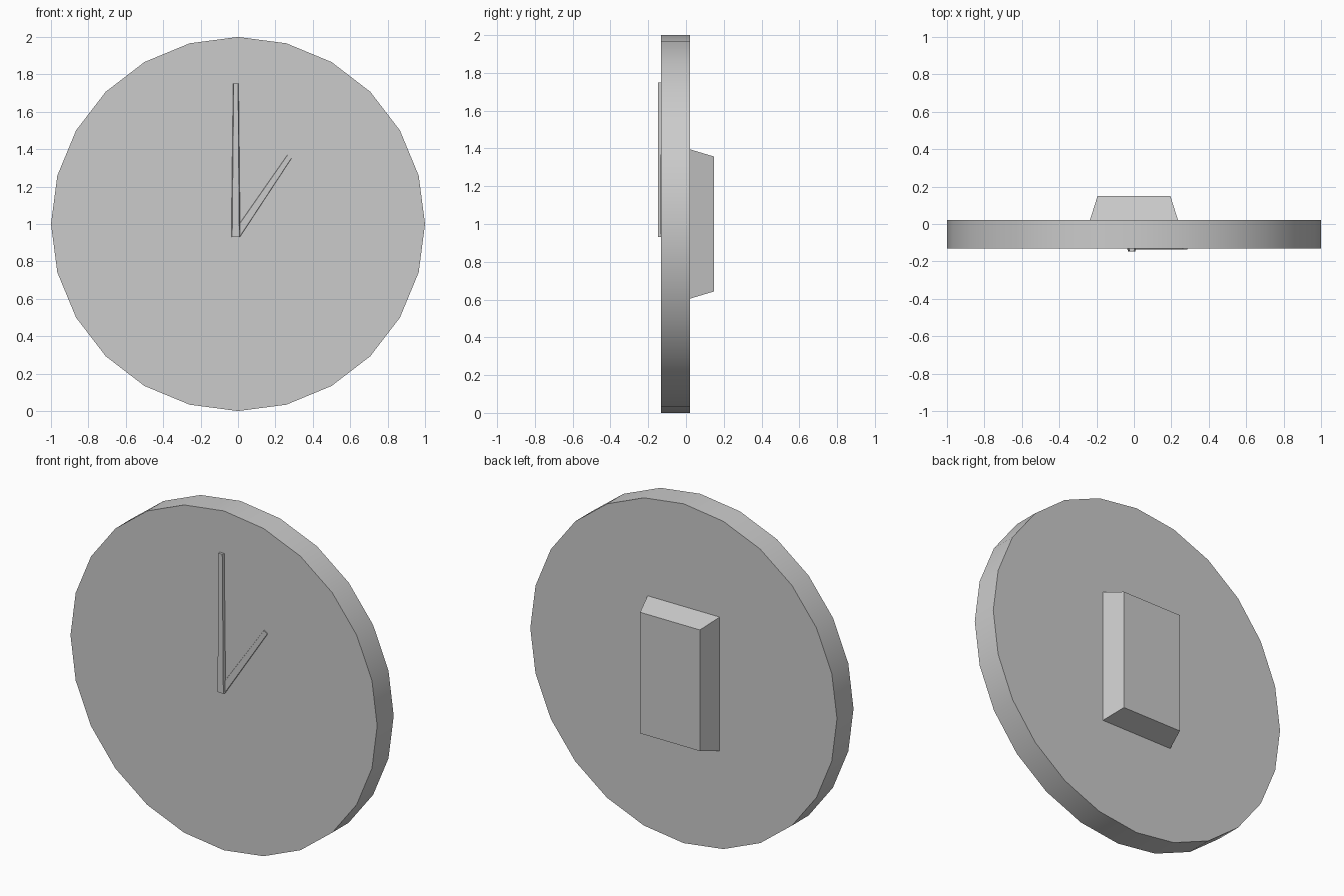
import bpy, bmesh, math

if "Cube" in bpy.data.objects:
    bpy.data.objects.remove(bpy.data.objects["Cube"])


def loft(name, back, front, y_back, y_front):
    """Closed solid between two matching (x, z) outlines at two depths."""
    bm = bmesh.new()
    a = [bm.verts.new((x, y_back, z)) for x, z in back]
    b = [bm.verts.new((x, y_front, z)) for x, z in front]
    n = len(a)
    bm.faces.new(a)
    bm.faces.new(b[::-1])
    for i in range(n):
        j = (i + 1) % n
        bm.faces.new((a[j], a[i], b[i], b[j]))
    bmesh.ops.recalc_face_normals(bm, faces=bm.faces[:])
    mesh = bpy.data.meshes.new(name)
    bm.to_mesh(mesh)
    bm.free()
    obj = bpy.data.objects.new(name, mesh)
    bpy.context.collection.objects.link(obj)
    return obj


def rect(hx, hz):
    return [(-hx, 1 - hz), (hx, 1 - hz), (hx, 1 + hz), (-hx, 1 + hz)]


def inset(points, f):
    """Narrow a hand outline about its long axis."""
    bl, br, tr, tl = points
    mix = lambda p, q: (p[0] + (q[0] - p[0]) * f, p[1] + (q[1] - p[1]) * f)
    return [mix(bl, br), mix(br, bl), mix(tr, tl), mix(tl, tr)]


# Clock body: 24-sided disc with smooth rim
circle = [(math.sin(i * math.tau / 24), 1 + math.cos(i * math.tau / 24))
          for i in range(24)]
body = loft("clock_body", circle, circle, 0.022, -0.132)
bpy.context.view_layer.objects.active = body
body.select_set(True)
bpy.ops.object.shade_smooth_by_angle(angle=math.radians(30))

# Tapered housing on the back
loft("back_housing", rect(0.195, 0.357), rect(0.235, 0.395), 0.149, 0.022)

# Hands on the front face
minute = [(-0.036, 0.93), (0.012, 0.93), (0.003, 1.75), (-0.026, 1.75)]
loft("minute_hand", minute, inset(minute, 0.1), -0.132, -0.147)
hour = [(-0.026, 0.954), (0.01, 0.93), (0.287, 1.352), (0.263, 1.368)]
loft("hour_hand", hour, inset(hour, 0.05), -0.132, -0.136)
